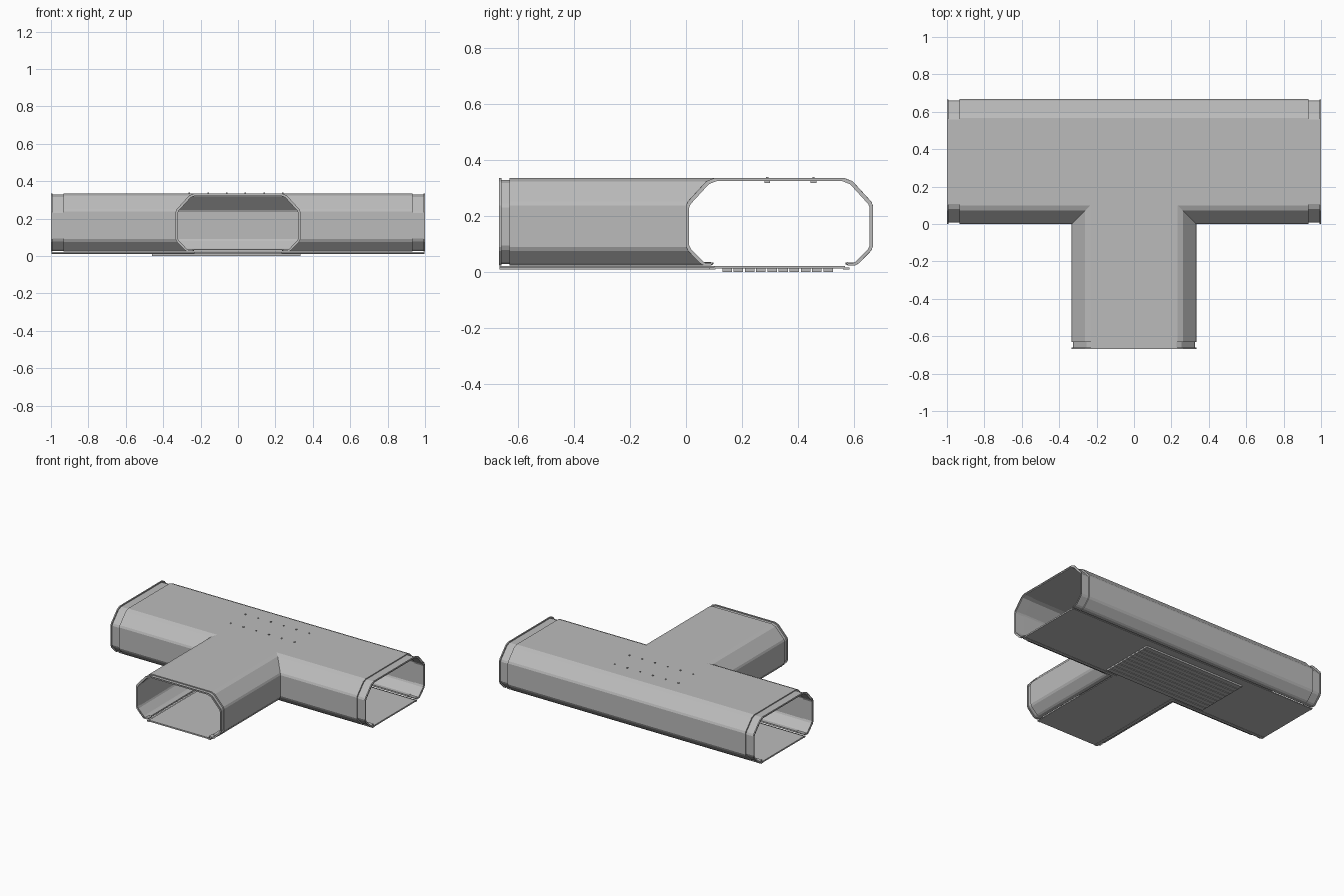
import bpy, bmesh

if "Cube" in bpy.data.objects:
    bpy.data.objects.remove(bpy.data.objects["Cube"])

grey = bpy.data.materials.new("panel grey")
grey.diffuse_color = (0.5, 0.5, 0.5, 1)
grey.use_nodes = True
grey.node_tree.nodes["Principled BSDF"].inputs["Base Color"].default_value = grey.diffuse_color

W = 0.333          # half width of each corridor
BACK = 0.667       # back wall y (front wall is y = 0)
# wall profile: (distance in from the wall plane, height)
PROFILE = [(.10, .335), (.072, .324), (.006, .252), (0, .238), (0, .09),
           (.007, .075), (.05, .031), (.062, .024), (.09, .024)]


def finish(bm, name, thick=0):
    bmesh.ops.remove_doubles(bm, verts=bm.verts, dist=1e-5)
    bmesh.ops.recalc_face_normals(bm, faces=bm.faces)
    if thick:   # make sure the roof points up so the wall thickens inwards
        top = max(bm.faces, key=lambda f: (abs(f.normal.z) > .9) * f.calc_center_median().z)
        if top.normal.z < 0:
            bmesh.ops.reverse_faces(bm, faces=bm.faces)
    me = bpy.data.meshes.new(name)
    bm.to_mesh(me)
    bm.free()
    me.materials.append(grey)
    ob = bpy.data.objects.new(name, me)
    bpy.context.collection.objects.link(ob)
    if thick:
        m = ob.modifiers.new("wall thickness", 'SOLIDIFY')
        m.thickness, m.offset = thick, -1
    return ob


def skin(bm, rows):
    """Quads between neighbouring rows of points."""
    g = [[bm.verts.new(p) for p in r] for r in rows]
    for a, b in zip(g, g[1:]):
        for i in range(len(a) - 1):
            bm.faces.new((a[i], a[i + 1], b[i + 1], b[i]))


def tee(d, z, end_x, end_y):
    """T-shaped outline inset by d."""
    w = W - d
    return [(-end_x, d, z), (-w, d, z), (-w, end_y, z), (w, end_y, z), (w, d, z),
            (end_x, d, z), (end_x, BACK - d, z), (-end_x, BACK - d, z)]


def box(bm, x0, x1, y0, y1, z0, z1):
    r = bmesh.ops.create_cube(bm, size=1)
    for v in r["verts"]:
        v.co = ((x0 + x1) / 2 + v.co.x * (x1 - x0), (y0 + y1) / 2 + v.co.y * (y1 - y0),
                (z0 + z1) / 2 + v.co.z * (z1 - z0))


# main T shell with mitred inner corners
EX, EY = .932, -.63
bm = bmesh.new()
skin(bm, [[(s, BACK - d, z) for d, z in PROFILE] for s in (-EX, EX)])
for s in (-1, 1):
    skin(bm, [[(s * EX, d, z) for d, z in PROFILE],
              [(s * (W - d), d, z) for d, z in PROFILE],
              [(s * (W - d), EY, z) for d, z in PROFILE]])
bm.faces.new([bm.verts.new(p) for p in tee(PROFILE[0][0], PROFILE[0][1], EX, EY)])
finish(bm, "corridor_shell", .011)


# stepped collars at the three openings
def collar(name, place, start, end):
    rows = []
    lip = end - .008 * (1 if end > start else -1)
    for t, inset in ((start, 0), (start, .007), (lip, .007), (lip, 0), (end, 0)):
        side = [(-W + d + inset, z + (-inset if z > .2 else inset * .6)) for d, z in PROFILE]
        rows.append([place(a, z, t) for a, z in side[::-1] + [(-a, z) for a, z in side]])
    bm = bmesh.new()
    skin(bm, rows)
    finish(bm, name, .006)


collar("collar_right", lambda a, z, t: (t, BACK / 2 + a, z), .932, 1.0)
collar("collar_left", lambda a, z, t: (t, BACK / 2 + a, z), -.932, -1.0)
collar("collar_front", lambda a, z, t: (a, t, z), -.63, -.667)

# T-shaped floor panel
bm = bmesh.new()
f = bm.faces.new([bm.verts.new(p) for p in tee(.1, .022, .998, -.665)])
r = bmesh.ops.extrude_face_region(bm, geom=[f])
for v in r["geom"]:
    if isinstance(v, bmesh.types.BMVert):
        v.co.z = .012
finish(bm, "floor_panel")

# gutters closing the gap along the floor edges
bm = bmesh.new()
box(bm, -.998, .998, BACK - .106, BACK - .084, .010, .0165)
for s in (-1, 1):
    x0, x1 = sorted((s * (W - .106), s * .998))
    box(bm, x0, x1, .084, .106, .010, .0165)
    x0, x1 = sorted((s * (W - .106), s * (W - .084)))
    box(bm, x0, x1, -.665, .084, .010, .0165)
finish(bm, "floor_gutters")

# slatted grate under the floor
bm = bmesh.new()
for i in range(10):
    y = .13 + i * .04
    box(bm, -.46, .333, y, y + .034, 0, .013)
finish(bm, "underfloor_slats")

# ceiling rails with bolts poking through the roof
bm = bmesh.new()
for y in (.29, .455):
    box(bm, -.27, .25, y - .01, y + .01, .317, .326)
finish(bm, "ceiling_rails")
bm = bmesh.new()
for y in (.29, .455):
    for i in range(6):
        x = -.26 + i * .1
        box(bm, x - .004, x + .004, y - .004, y + .004, .32, .34)
finish(bm, "roof_bolts")
